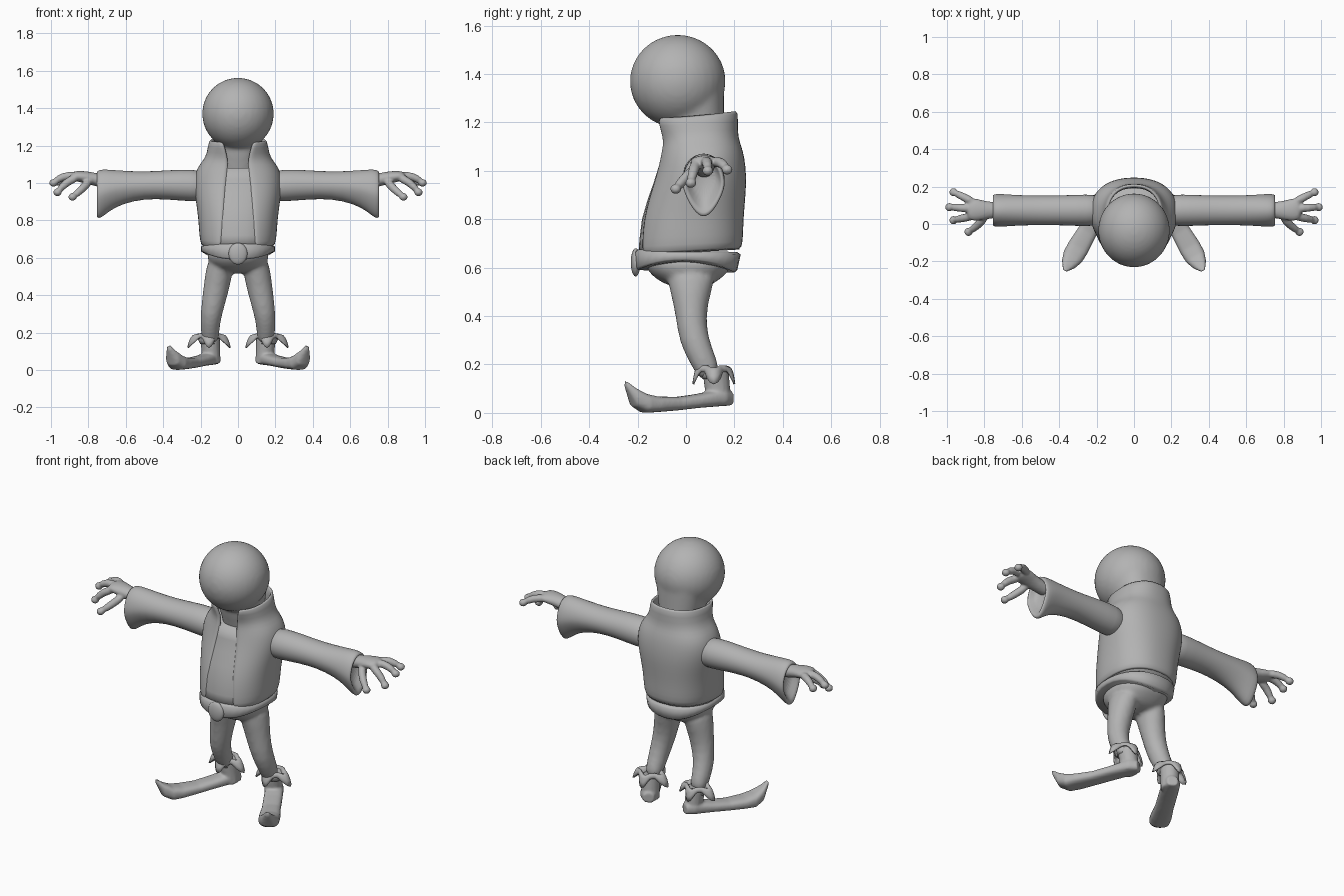
import bpy, bmesh, math
from mathutils import Vector, Matrix

cube = bpy.data.objects.get("Cube")
if cube:
    bpy.data.objects.remove(cube, do_unlink=True)

grey = bpy.data.materials.new("clay_grey")
grey.use_nodes = True
grey.diffuse_color = (0.45, 0.45, 0.45, 1)
grey.node_tree.nodes["Principled BSDF"].inputs["Base Color"].default_value = (0.45, 0.45, 0.45, 1)


def power(value, e):
    return math.copysign(abs(value) ** (2 / e), value)


def loft(bm, rings, closed=True, caps=True):
    """Skin a list of equally long point rings."""
    rows = [[bm.verts.new(p) for p in ring] for ring in rings]
    n = len(rows[0])
    for low, high in zip(rows, rows[1:]):
        for i in range(n if closed else n - 1):
            j = (i + 1) % n
            bm.faces.new((low[i], low[j], high[j], high[i]))
    if caps:
        bm.faces.new(rows[0][::-1])
        bm.faces.new(rows[-1])


def section(zf, zb, hw, yf, yb, gap=0, e=2.3, arch=0, n=32):
    """Body ring around z, optionally open at the front."""
    start = math.asin((gap / hw) ** (e / 2))
    points = []
    for i in range(n + 1 if gap else n):
        a = start + (2 * math.pi - 2 * start) * i / n
        c, s = power(math.cos(a), e), power(math.sin(a), e)
        back = (1 - c) / 2
        points.append((hw * s, yf + (yb - yf) * back,
                       zf + (zb - zf) * back + arch * math.sin(a) ** 2))
    return points


def tube(bm, path, side, n=14):
    """Elliptical tube along x, y, z, side radius, other radius."""
    centres = [Vector(p[:3]) for p in path]
    rings = []
    for i, p in enumerate(path):
        t = (centres[min(i + 1, len(path) - 1)] - centres[max(i - 1, 0)]).normalized()
        u = Vector(side)
        u = (u - t * u.dot(t)).normalized()
        v = t.cross(u)
        rings.append([centres[i] + u * p[3] * math.cos(a) + v * p[4] * math.sin(a)
                      for a in (2 * math.pi * k / n for k in range(n))])
    loft(bm, rings)


def ball(bm, centre, radii):
    m = Matrix.Translation(centre) @ Matrix.Diagonal((*radii, 1))
    bmesh.ops.create_uvsphere(bm, u_segments=32, v_segments=20, radius=1, matrix=m)


def finish(bm, name, mirror=False, thick=0, subsurf=0, voxel=0, smooth=4, normals=True):
    if normals:
        bmesh.ops.recalc_face_normals(bm, faces=bm.faces)
    mesh = bpy.data.meshes.new(name)
    bm.to_mesh(mesh)
    bm.free()
    mesh.materials.append(grey)
    for f in mesh.polygons:
        f.use_smooth = True
    obj = bpy.data.objects.new(name, mesh)
    bpy.context.collection.objects.link(obj)
    if mirror:
        obj.modifiers.new("mirror", "MIRROR").use_mirror_merge = False
    if thick:
        m = obj.modifiers.new("thickness", "SOLIDIFY")
        m.thickness, m.offset = thick, -1
    if subsurf:
        m = obj.modifiers.new("round", "SUBSURF")
        m.levels = m.render_levels = subsurf
    if voxel:
        m = obj.modifiers.new("fuse", "REMESH")
        m.mode, m.voxel_size, m.use_smooth_shade = "VOXEL", voxel, True
        m = obj.modifiers.new("soften", "SMOOTH")
        m.factor, m.iterations = 0.5, smooth
    return obj


# Head blended into the neck
bm = bmesh.new()
ball(bm, (0, -0.034, 1.37), (0.192, 0.198, 0.192))
loft(bm, [section(z, z, hw, yf, 0.157) for z, hw, yf in
          ((1.04, 0.1, -0.05), (1.15, 0.115, -0.08), (1.25, 0.135, -0.1), (1.36, 0.15, -0.1))])
finish(bm, "head", voxel=0.012, smooth=8)

# Jacket with standing collar, open at the front
JACKET = [
    (0.65, 0.675, 0.20, -0.205, 0.232, 0.095),
    (0.72, 0.74, 0.208, -0.20, 0.237, 0.09),
    (0.80, 0.80, 0.212, -0.19, 0.238, 0.083),
    (0.88, 0.88, 0.222, -0.167, 0.245, 0.076),
    (0.95, 0.95, 0.233, -0.142, 0.25, 0.07),
    (1.02, 1.02, 0.236, -0.12, 0.247, 0.063),
    (1.08, 1.08, 0.22, -0.107, 0.237, 0.055),
    (1.12, 1.12, 0.187, -0.102, 0.222, 0.056),
    (1.155, 1.16, 0.165, -0.115, 0.213, 0.066),
    (1.215, 1.25, 0.158, -0.145, 0.218, 0.085),
]
bm = bmesh.new()
loft(bm, [section(*row) for row in JACKET], closed=False, caps=False)
finish(bm, "jacket", thick=0.024, subsurf=1, normals=False)

# Shirt panel seen through the open jacket
bm = bmesh.new()
loft(bm, [section(zf, zb, hw - 0.012, yf + 0.008, yb - 0.012)
          for zf, zb, hw, yf, yb, gap in JACKET[:7]])
finish(bm, "shirt")

# Belt and buckle
bm = bmesh.new()
loft(bm, [section(0.59, 0.58, 0.19, -0.2, 0.2, arch=0.045),
          section(0.60, 0.59, 0.198, -0.208, 0.212, arch=0.04),
          section(0.665, 0.655, 0.197, -0.212, 0.226),
          section(0.675, 0.665, 0.18, -0.2, 0.21)])
finish(bm, "belt")
bm = bmesh.new()
ball(bm, (0, -0.208, 0.622), (0.05, 0.02, 0.058))
finish(bm, "buckle")

# Trousers: hips and legs fused
bm = bmesh.new()
loft(bm, [section(z, z, hw, yf, yb) for z, hw, yf, yb in
          ((0.515, 0.07, -0.05, 0.085), (0.55, 0.14, -0.125, 0.14),
           (0.60, 0.168, -0.172, 0.195), (0.66, 0.17, -0.175, 0.2))])
for s in (-1, 1):
    tube(bm, [(s * x, y, z, rx, ry) for x, y, z, rx, ry in
              ((0.085, 0.02, 0.60, 0.075, 0.12), (0.106, 0.02, 0.5, 0.074, 0.085),
               (0.123, 0.02, 0.4, 0.068, 0.064), (0.144, 0.032, 0.3, 0.059, 0.063),
               (0.15, 0.07, 0.22, 0.052, 0.055), (0.148, 0.105, 0.14, 0.047, 0.05))], (1, 0, 0))
finish(bm, "trousers", subsurf=1, voxel=0.011, smooth=6)

# Bell sleeves with a rolled rim: x, top, bottom, depth radius
bm = bmesh.new()
rings = []
for x, top, low, ry in ((0.15, 1.06, 0.90, 0.08), (0.25, 1.075, 0.90, 0.087),
                        (0.38, 1.068, 0.912, 0.08), (0.5, 1.06, 0.915, 0.079),
                        (0.62, 1.066, 0.888, 0.082), (0.69, 1.072, 0.848, 0.088),
                        (0.735, 1.074, 0.808, 0.09), (0.757, 1.062, 0.812, 0.085),
                        (0.752, 1.048, 0.84, 0.068), (0.70, 1.045, 0.90, 0.06)):
    taper = max(0, x - 0.5) * 1.3
    ring = []
    for k in range(24):
        a = 2 * math.pi * k / 24
        s = math.sin(a)
        ring.append((x, 0.073 + ry * math.cos(a) * (1 - taper * max(0, -s)),
                     (top + low) / 2 + (top - low) / 2 * s))
    rings.append(ring)
loft(bm, rings)
finish(bm, "sleeves", mirror=True, subsurf=1)

# Hands: palm, three fingers and a thumb
bm = bmesh.new()
tube(bm, [(0.66, 0.075, 1.0, 0.042, 0.04), (0.75, 0.075, 1.015, 0.042, 0.036),
          (0.81, 0.072, 1.03, 0.055, 0.034), (0.86, 0.078, 1.037, 0.065, 0.03),
          (0.895, 0.08, 1.037, 0.05, 0.022)], (0, 1, 0))
FINGERS = [
    ((0.85, 0.11, 1.035), (0.91, 0.145, 1.04), (0.965, 0.17, 1.005)),
    ((0.86, 0.08, 1.04), (0.94, 0.088, 1.038), (0.987, 0.09, 1.0)),
    ((0.85, 0.045, 1.035), (0.92, 0.03, 1.005), (0.965, 0.02, 0.95)),
    ((0.79, 0.045, 1.015), (0.835, -0.01, 0.965), (0.885, -0.042, 0.925)),
]
for finger in FINGERS:
    tube(bm, [(*p, r, r) for p, r in zip(finger, (0.026, 0.021, 0.02))], (0, 0, 1))
    ball(bm, finger[-1], (0.023, 0.023, 0.021))
finish(bm, "hands", mirror=True, subsurf=1, voxel=0.007, smooth=3)

# Shoes: long sole curling up at the toe, plus ankle shaft
bm = bmesh.new()
heel, toe = Vector((0.127, 0.172)), Vector((0.37, -0.25))
across = Vector((toe.y - heel.y, heel.x - toe.x)).normalized()
rings = []
for t, low, top, hw in ((-0.03, 0.03, 0.09, 0.03), (0.06, 0.028, 0.1, 0.05),
                        (0.3, 0.02, 0.078, 0.052), (0.5, 0.01, 0.066, 0.052),
                        (0.7, 0.003, 0.068, 0.059), (0.82, 0, 0.08, 0.057),
                        (0.92, 0.025, 0.105, 0.04), (1, 0.105, 0.135, 0.012)):
    c = heel.lerp(toe, t)
    ring = []
    for k in range(20):
        a = 2 * math.pi * k / 20
        p = c + across * hw * power(math.cos(a), 2.7)
        ring.append((p.x, p.y, (low + top) / 2 + (top - low) / 2 * power(math.sin(a), 2.7)))
    rings.append(ring)
loft(bm, rings)
tube(bm, [(0.142, 0.135, 0.035, 0.05, 0.05), (0.145, 0.13, 0.1, 0.05, 0.053),
          (0.15, 0.122, 0.175, 0.053, 0.055)], (1, 0, 0))
finish(bm, "shoes", mirror=True, voxel=0.007, smooth=4)

# Drooping pointed ankle cuffs
bm = bmesh.new()
rings = []
for k in range(8):
    s = k / 7
    ring = []
    for i in range(48):
        a = 2 * math.pi * i / 48
        w = math.cos(2 * a) ** 4
        reach = 0.048 * math.cos(a) ** 2 + 0.02 * math.sin(a) ** 2
        r = 0.047 + (0.014 + reach * w) * s
        z = 0.14 + 0.05 * math.sin(2.5 * s) - 0.052 * w * s ** 3
        ring.append((0.155 + r * math.cos(a), 0.115 + r * math.sin(a), z))
    rings.append(ring)
loft(bm, rings, caps=False)
finish(bm, "ankle_cuffs", mirror=True, thick=0.008, normals=False)
